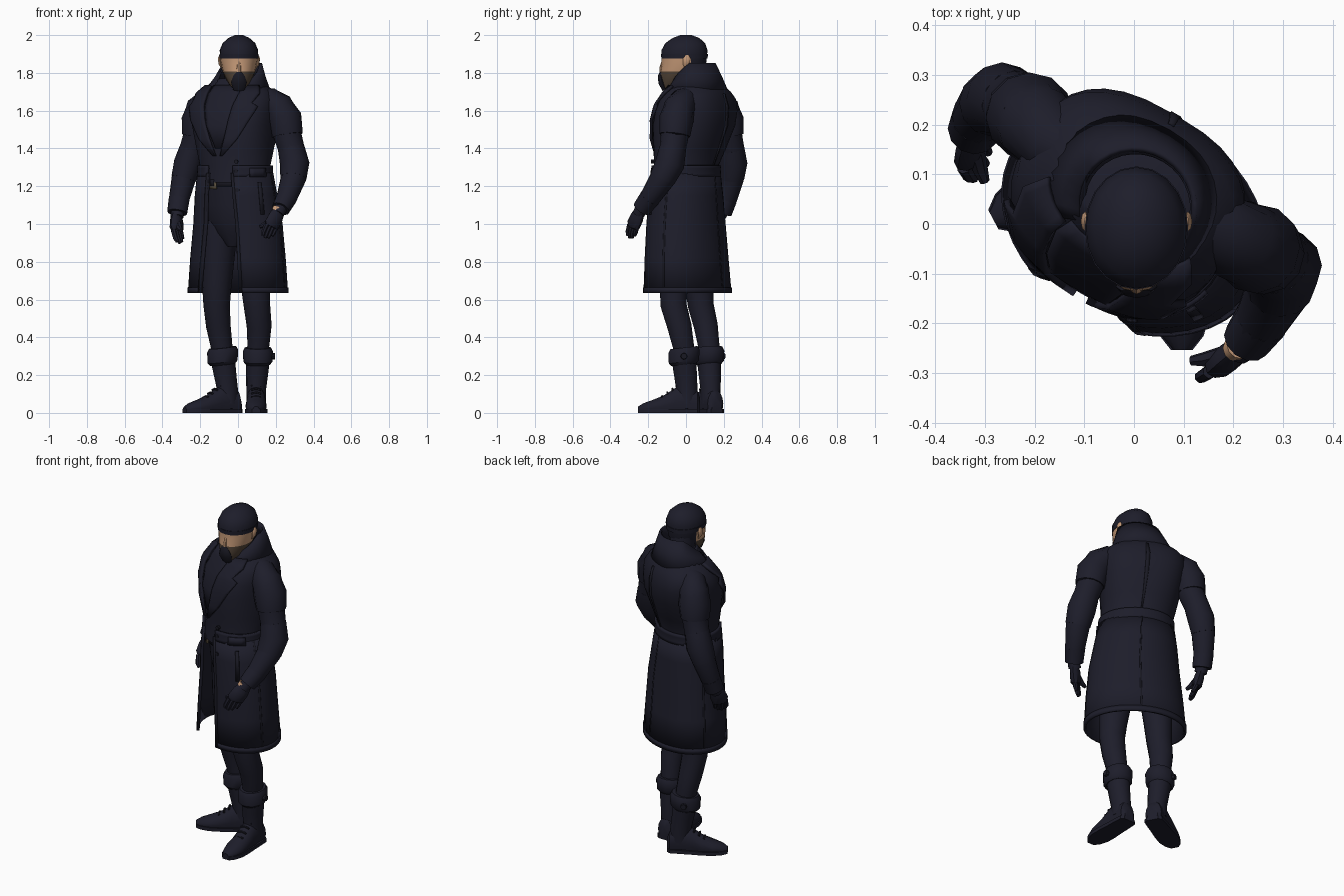
import bpy, bmesh, math
from mathutils import Vector, Matrix

if "Cube" in bpy.data.objects:
    bpy.data.objects.remove(bpy.data.objects["Cube"])

YAW = Matrix.Rotation(math.radians(-30), 3, 'Z')   # the body is turned, the head is not
TAU = 2 * math.pi


def material(name, rgb):
    m = bpy.data.materials.new(name)
    m.diffuse_color = (*rgb, 1)
    m.use_nodes = True
    m.node_tree.nodes["Principled BSDF"].inputs["Base Color"].default_value = m.diffuse_color
    return m


NAVY = material("navy cloth", (0.0125, 0.0125, 0.0235))
DARK = material("dark trim", (0.0095, 0.0095, 0.0165))
SKIN = material("skin", (0.56, 0.32, 0.185))
MASK = material("brown mask", (0.085, 0.058, 0.038))
METAL = material("dull brass", (0.17, 0.13, 0.08))


def build(name, verts, faces, mats, thick=0, angle=38):
    me = bpy.data.meshes.new(name)
    me.from_pydata([tuple(v) for v in verts], [], faces)
    bm = bmesh.new()
    bm.from_mesh(me)
    bmesh.ops.recalc_face_normals(bm, faces=bm.faces)
    bm.to_mesh(me)
    bm.free()
    ob = bpy.data.objects.new(name, me)
    bpy.context.collection.objects.link(ob)
    for m in mats if isinstance(mats, list) else [mats]:
        me.materials.append(m)
    if thick:
        mod = ob.modifiers.new("thickness", 'SOLIDIFY')
        mod.thickness, mod.offset = thick, 0
    bpy.ops.object.select_all(action='DESELECT')
    ob.select_set(True)
    bpy.context.view_layer.objects.active = ob
    bpy.ops.object.shade_smooth_by_angle(angle=math.radians(angle))
    return ob


def loft(name, rings, mats, **kw):
    n = len(rings[0])
    verts = [v for r in rings for v in r]
    faces = [(i * n + j, i * n + (j + 1) % n, (i + 1) * n + (j + 1) % n, (i + 1) * n + j)
             for i in range(len(rings) - 1) for j in range(n)]
    faces += [tuple(range(n)), tuple(range(len(verts) - n, len(verts)))]
    return build(name, verts, faces, mats, **kw)


def ring(c, ax, ay, n):
    return [Vector(c) + ax * math.cos(TAU * k / n) + ay * math.sin(TAU * k / n) for k in range(n)]


def body_loft(name, rows, mats, n=24, rot=YAW):
    """rows: z, centre x, centre y, half width, half depth"""
    return loft(name, [ring((x, y, z), rot @ Vector((a, 0, 0)), rot @ Vector((0, b, 0)), n)
                       for z, x, y, a, b in rows], mats)


def tube(name, pts, mats, n=12, side=(1, 0, 0), flat=1.0):
    """pts: x, y, z, radius"""
    P = [Vector(p[:3]) for p in pts]
    rings = []
    for i, p in enumerate(P):
        t = (P[min(i + 1, len(P) - 1)] - P[max(i - 1, 0)]).normalized()
        s = Vector(side)
        s = (s - t * s.dot(t)).normalized()
        rings.append(ring(p, s * pts[i][3], t.cross(s) * pts[i][3] * flat, n))
    return loft(name, rings, mats)


def shell(z, x, y, a, b, phi):
    """Point on a body outline (boxier at the shoulder blades); phi in degrees from the front."""
    p = 1 - .24 * max(0, min(1, (z - 1.3) / .2, (1.74 - z) / .08))
    s, c = math.sin(math.radians(phi)), math.cos(math.radians(phi))
    return Vector((x, y, z)) + YAW @ Vector((a * math.copysign(abs(s) ** p, s), -b * math.copysign(abs(c) ** p, c), 0))


def sheet(name, rows, mat, steps, thick=0.014, droop=0):
    """Open wrap; each row is z, x, y, a, b, start angle, end angle."""
    verts = []
    for i, r in enumerate(rows):
        for k in range(steps + 1):
            phi = r[5] + (r[6] - r[5]) * k / steps
            v = shell(*r[:5], phi)
            v.z -= droop * i / (len(rows) - 1) * max(0, math.cos(math.radians(phi)) + .35)
            verts.append(v)
    w = steps + 1
    faces = [(i * w + k, i * w + k + 1, (i + 1) * w + k + 1, (i + 1) * w + k)
             for i in range(len(rows) - 1) for k in range(steps)]
    return build(name, verts, faces, mat, thick)


# Coat body
TORSO = [(1.22, -.015, 0, .2, .165), (1.30, -.015, 0, .193, .16), (1.40, -.015, .02, .207, .177),
         (1.52, -.012, .042, .224, .195), (1.60, -.012, .055, .232, .19), (1.66, -.006, .065, .23, .168),
         (1.70, 0, .068, .207, .146), (1.735, 0, .062, .16, .125), (1.77, 0, .045, .1, .09)]
loft("coat_body", [[shell(*r, 360 * k / 32) for k in range(32)] for r in TORSO], NAVY)


def on_torso(z, grow=0.0):
    for lo, hi in zip(TORSO, TORSO[1:]):
        if z <= hi[0]:
            t = (z - lo[0]) / (hi[0] - lo[0])
            r = [p + (q - p) * t for p, q in zip(lo, hi)]
            return r[0], r[1], r[2], r[3] + grow, r[4] + grow


# Coat skirt, open at the front, with hem and front edge trim
SKIRT = [(1.27, -.015, 0, .203, .167, 19), (1.15, -.01, 0, .222, .178, 20), (1.0, 0, 0, .242, .188, 21),
         (.82, 0, .003, .26, .198, 23), (.64, 0, .008, .273, .208, 25)]
sheet("coat_skirt", [r + (360 - r[5],) for r in SKIRT], NAVY, 36)
sheet("coat_hem", [(z, 0, .008, .275, .21, 25, 335) for z in (.665, .634)], NAVY, 36, .014)
for s in (-1, 1):
    sheet("front_edge", [(z, x, y, a + .005, b + .005, s * p, s * (p + 4)) for z, x, y, a, b, p in SKIRT], DARK, 1, .009)
    # side vent seam
    sheet("side_seam", [(z, x, y, a + .004, b + .004, s * 92, s * 95) for z, x, y, a, b, p in SKIRT], DARK, 1, .008)
    # lapel
    lap = [(1.36, 3, 6), (1.45, 8, 26), (1.55, 12, 42), (1.62, 15, 54), (1.64, 16, 42), (1.69, 22, 56), (1.73, 30, 66)]
    sheet("lapel", [on_torso(z, .013) + (s * p, s * q) for z, p, q in lap], NAVY, 6, .014)
# belt tab and pocket welt
sheet("belt_tab", [on_torso(z, .016) + (48, 78) for z in (1.25, 1.295)], NAVY, 4, .012)
sheet("pocket_welt", [(z, 0, 0, a, b, 56, 62) for z, a, b in ((1.22, .216, .177), (1.05, .24, .19))], DARK, 2, .01)
# back seam
sheet("back_seam", [on_torso(z, .002) + (179, 181) for z in (1.3, 1.4, 1.52, 1.62, 1.69)], DARK, 1, .008)
sheet("back_vent", [(z, x, y, a + .004, b + .004, 179, 181) for z, x, y, a, b, p in SKIRT], DARK, 1, .008)
sheet("coat_belt", [on_torso(z, .007) + (22, 338) for z in (1.25, 1.265, 1.295, 1.31)], NAVY, 36, .014)
# Shirt front, buttons and collar
sheet("shirt_front", [on_torso(z, .004) + (-p, p) for z, p in ((1.4, 3), (1.52, 11), (1.62, 15), (1.69, 22), (1.735, 30))], NAVY, 6, .006)
for z in (1.33, 1.28, 1.18):
    c = shell(*(on_torso(z, .006) if z > 1.22 else (z, -.01, 0, .219, .178)), 27)
    tube("button", [(*(c + d * (YAW @ Vector((.4, -.9, 0)))), .011) for d in (-.01, .01)], DARK, 8)
sheet("collar", [(1.69, 0, .06, .155, .14, 38, 322), (1.76, 0, .055, .142, .128, 38, 322),
                 (1.80, .003, .048, .128, .118, 40, 320), (1.845, .008, .038, .113, .107, 44, 316)], NAVY, 24, .014, .1)
sheet("collar_fold", [(1.71, -.005, .056, .172, .148, 42, 318), (1.78, 0, .05, .143, .132, 42, 318),
                      (1.85, .006, .038, .117, .111, 44, 316)], NAVY, 24, .012, .1)
tube("scarf", [(0, .05, 1.68, .1), (0, .03, 1.74, .088), (0, .01, 1.775, .07)], NAVY, 14)
tube("neck", [(0, .05, 1.70, .07), (0, .03, 1.84, .075)], NAVY)

# Head: cap above and behind, bare eye band, mask below
HEAD = [(1.72, -.092, .034, .036), (1.745, -.07, .056, .066), (1.78, -.038, .075, .1), (1.808, -.02, .087, .116),
        (1.845, -.012, .094, .118), (1.878, -.01, .1, .12), (1.92, -.008, .102, .122),
        (1.958, -.004, .086, .105), (1.985, 0, .055, .07), (2.0, 0, .022, .03)]
head = body_loft("head", [(z, .005, y, a, b) for z, y, a, b in HEAD], [NAVY, SKIN, MASK], 20, Matrix.Identity(3))
for p in head.data.polygons:
    c = p.center
    p.material_index = 0 if c.z > 1.878 or c.y > .01 else 1 if c.z > 1.808 else 2
tube("cap_brim", [(.005, -.008, 1.876, .103), (.005, -.008, 1.9, .104)], NAVY, 20, flat=1.19)
tube("mask_front", [(.005, -.11, 1.71, .03), (.005, -.126, 1.75, .042), (.005, -.134, 1.785, .03),
                    (.005, -.132, 1.806, .012)], DARK, 8, flat=.5)
tube("nose", [(.005, -.122, 1.86, .008), (.005, -.128, 1.825, .013), (.005, -.128, 1.805, .013)], SKIN, 8)
for s in (-1, 1):
    tube("ear", [(.005 + s * .09, 0, 1.825, .008), (.005 + s * .1, .0, 1.845, .016),
                 (.005 + s * .103, .005, 1.875, .02), (.005 + s * .1, .005, 1.893, .01)], SKIN, 8, (0, 1, 0), .45)

# Sleeves: shoulder to wrist
ARMS = {"left": [(.08, .03, 1.68, .05), (.165, -.01, 1.65, .073), (.215, -.035, 1.615, .084), (.247, -.05, 1.56, .083),
                 (.262, -.06, 1.47, .074), (.282, -.07, 1.40, .07), (.3, -.085, 1.32, .071), (.293, -.125, 1.24, .067),
                 (.258, -.19, 1.14, .055), (.226, -.235, 1.08, .043)],
        "right": [(-.08, .115, 1.68, .05), (-.16, .165, 1.645, .073), (-.195, .2, 1.61, .082), (-.21, .217, 1.55, .081),
                  (-.217, .225, 1.47, .072), (-.24, .24, 1.40, .068), (-.265, .25, 1.32, .068), (-.288, .242, 1.24, .064),
                  (-.312, .215, 1.13, .054), (-.322, .19, 1.06, .047)]}
for side, p in ARMS.items():
    tube(side + "_sleeve", p, NAVY, 16)
    grow = lambda q, g: (*q[:3], q[3] + g)
    tube(side + "_shoulder_pad", [grow(p[2], -.004), grow(p[3], .008), grow(p[4], .008), grow(p[4], -.004)], NAVY, 12)
    tube(side + "_elbow_panel", [grow(p[5], .001), grow(p[6], .007), grow(p[7], .002)], NAVY, 12)
    tube(side + "_cuff", [grow(p[8], .001), grow(p[9], .006)], NAVY, 12)

# Gloved hands
HANDS = {"left": ((.222, -.24, 1.075), (.178, -.278, .995), (.15, -.292, .925), (.75, .55, -.1), (.115, -.275, .985)),
         "right": ((-.322, .187, 1.055), (-.326, .142, .975), (-.302, .112, .9), (.5, .85, .2), (-.30, .085, .965))}
for side, (w, k, t, across, thumb) in HANDS.items():
    W, K, T, A = Vector(w), Vector(k), Vector(t), Vector(across).normalized()
    tube(side + "_wrist", [(*(W + (W - K) * .3), .034), (*W.lerp(K, .25), .034)], NAVY, 10)
    tube(side + "_palm", [(*W.lerp(K, .12), .035), (*W.lerp(K, .5), .045), (*K, .046), (*K.lerp(T, .15), .036)],
         NAVY, 10, A, .62)
    for i in range(4):
        o = A * (.022 * (i - 1.5))
        reach = (.85, 1, .97, .78)[i]
        mid = K.lerp(T, .55 * reach) + o + (K - W) * .1
        tube(side + "_finger", [(*(K + o), .014), (*mid, .013), (*(K.lerp(T, reach) + o * .9), .009)], NAVY, 7)
    tube(side + "_thumb", [(*W.lerp(K, .45), .02), (*W.lerp(K, .75).lerp(Vector(thumb), .6), .016), (*thumb, .01)], NAVY, 7)
# bare strip on the inside of the left wrist
tube("bare_wrist", [(.21, -.246, 1.085, .026), (.2, -.253, 1.066, .024)], SKIN, 10)

# Trousers, belt and buckle
body_loft("trouser_seat", [(.88, -.01, .01, .04, .06), (.95, -.01, .01, .12, .1), (1.02, -.012, .01, .165, .125),
                           (1.1, -.015, .005, .175, .135), (1.25, -.015, 0, .18, .145)], NAVY, 20)
sheet("trouser_belt", [(z, -.015, 0, .182, .148, -30, 30) for z in (1.195, 1.24)], DARK, 8, .012)
sheet("belt_buckle", [(z, -.015, 0, .19, .157, -21, -8) for z in (1.185, 1.25)], METAL, 2, .01)
sheet("buckle_inner", [(z, -.015, 0, .196, .163, -18, -11) for z in (1.2, 1.235)], DARK, 2, .008)

LEGS = {"left": ([(.075, -.03, 1.02, .095), (.085, -.045, .85, .092), (.092, -.065, .68, .078), (.1, -.066, .57, .07),
                  (.112, -.035, .46, .066), (.108, -.015, .36, .058), (.1, 0, .25, .05)], 0),
        "right": ([(-.1, .055, 1.02, .095), (-.105, .06, .85, .09), (-.112, .07, .68, .078), (-.113, .078, .57, .07),
                   (-.104, .105, .46, .065), (-.088, .12, .36, .058), (-.075, .128, .25, .05)], -62)}
for side, (p, turn) in LEGS.items():
    tube(side + "_trouser_leg", p, NAVY, 14)
    R = Matrix.Rotation(math.radians(turn), 3, 'Z')
    X, Y = R @ Vector((1, 0, 0)), R @ Vector((0, 1, 0))
    base = Vector((.096, .005, 0)) if side == "left" else Vector((-.055, .13, 0))
    knee = Vector((p[5][0], p[5][1], 0))
    shaft = [(.05, base, .052, .058), (.12, base, .052, .058), (.2, base.lerp(knee, .4), .058, .062), (.33, knee, .067, .071)]
    loft(side + "_boot_shaft", [ring(c + Vector((0, 0, z)), X * a, Y * b, 14) for z, c, a, b in shaft], NAVY)
    # cuff dips towards the toe
    cuff = [(.255, .064, .068), (.27, .077, .082), (.325, .08, .085), (.345, .07, .074)]
    loft(side + "_boot_cuff", [[v + Vector((0, 0, (v - knee).dot(Y) * .12)) for v in
                                ring(knee.lerp(base, .2) + Vector((0, 0, z)), X * a, Y * b, 14)] for z, a, b in cuff], NAVY)
    # shoe: distance forward of the ankle, half width, height
    shoe = [(-.07, .03, .08), (-.055, .047, .12), (0, .05, .16), (.06, .052, .135), (.12, .056, .095),
            (.18, .055, .07), (.23, .04, .052), (.258, .018, .035)]
    loft(side + "_shoe", [[Vector((v.x, v.y, max(v.z, .012))) for v in
                           ring(base - Y * d + Vector((0, 0, h * .4)), X * w, Vector((0, 0, h * .6)), 14)]
                          for d, w, h in shoe], NAVY)
    outline = [(d, s * (w + .004)) for s in (1, -1) for d, w, h in (shoe if s > 0 else shoe[::-1])]
    loft(side + "_sole", [[base - Y * d + X * w + Vector((0, 0, z)) for d, w in outline] for z in (0, .02)], NAVY)
    # laces and cuff strap
    for i in range(4):
        d, z = .05 + .027 * i, .142 - .02 * i
        c = base - Y * d + Vector((0, 0, z))
        tube(side + "_lace", [(*(c - X * .026), .006), (*(c + Vector((0, 0, .006))), .006), (*(c + X * .026), .006)],
             DARK, 6, (0, 0, 1))
    out = X if side == "left" else -X
    c = knee.lerp(base, .2) + out * .075 + Vector((0, 0, .3))
    tube(side + "_cuff_buckle", [(*c, .018), (*(c + out * .016), .016)], DARK, 8, (0, 0, 1))
